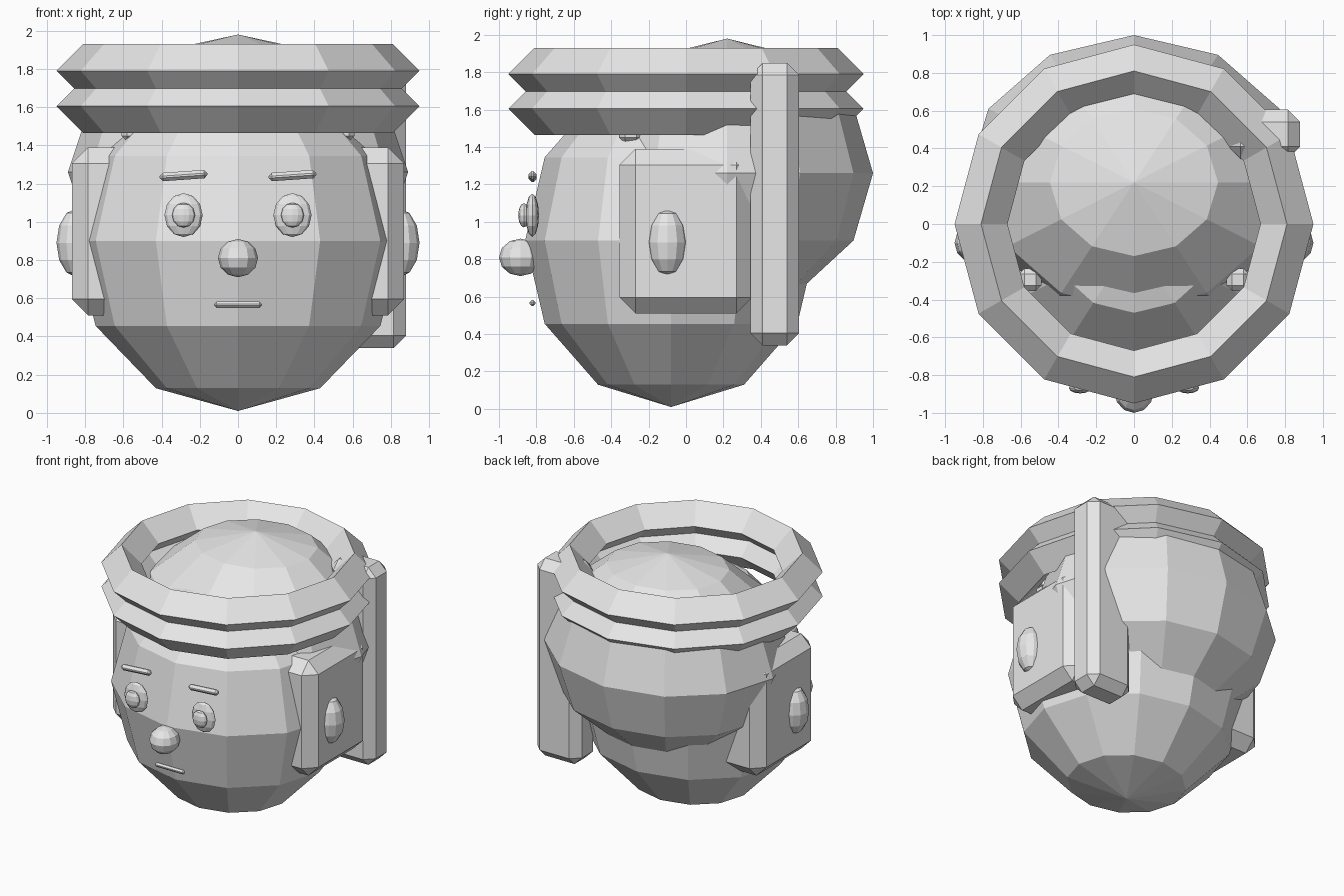
import bpy, bmesh, math
from mathutils import Matrix, Vector

old = bpy.data.objects.get("Cube")
if old:
    bpy.data.objects.remove(old, do_unlink=True)

# single clay colour
clay = bpy.data.materials.new("clay_grey")
clay.use_nodes = True
clay.diffuse_color = (0.8, 0.8, 0.8, 1)
clay.node_tree.nodes["Principled BSDF"].inputs["Base Color"].default_value = (0.8, 0.8, 0.8, 1)


def add_object(name, bm, location):
    mesh = bpy.data.meshes.new(name)
    bm.normal_update()
    bm.to_mesh(mesh)
    bm.free()
    mesh.materials.append(clay)
    obj = bpy.data.objects.new(name, mesh)
    obj.location = location
    bpy.context.collection.objects.link(obj)
    return obj


def ball(name, centre, radii):
    """Low-poly ellipsoid with flat facets."""
    bm = bmesh.new()
    bmesh.ops.create_uvsphere(bm, u_segments=12, v_segments=6, radius=1)
    bmesh.ops.scale(bm, vec=Vector(radii), verts=bm.verts)
    return add_object(name, bm, centre)


def block(name, low, high, chamfer, tilt=0):
    """Chamfered box between two corners."""
    low, high = Vector(low), Vector(high)
    bm = bmesh.new()
    bmesh.ops.create_cube(bm, size=1)
    bmesh.ops.scale(bm, vec=high - low, verts=bm.verts)
    bmesh.ops.bevel(bm, geom=bm.edges[:], offset=chamfer, segments=1,
                    affect='EDGES', profile=0.5)
    bmesh.ops.rotate(bm, cent=(0, 0, 0), verts=bm.verts,
                     matrix=Matrix.Rotation(tilt, 3, 'Y'))
    return add_object(name, bm, (low + high) / 2)


def band(name, z):
    """Ring with a diamond cross-section."""
    bpy.ops.mesh.primitive_torus_add(location=(0, 0, z), major_segments=12,
                                     minor_segments=4, major_radius=0.81,
                                     minor_radius=0.14)
    obj = bpy.context.object
    obj.name = name
    obj.data.materials.append(clay)


# head and the dome behind it
ball("head", (0, -0.08, 0.9), (0.86, 0.78, 0.89))
ball("back_dome", (0, 0.22, 1.26), (0.89, 0.78, 0.72))

# headband rings
band("upper_band", 1.79)
band("lower_band", 1.605)

# face
ball("nose", (0, -0.885, 0.81), (0.105, 0.115, 0.1))
block("mouth", (-0.125, -0.836, 0.55), (0.125, -0.804, 0.582), 0.012)

# paired parts
for side, s in (("left", 1), ("right", -1)):
    ball(side + "_eye", (s * 0.285, -0.822, 1.035), (0.1, 0.036, 0.115))
    ball(side + "_pupil", (s * 0.285, -0.867, 1.035), (0.06, 0.03, 0.065))
    x = s * 0.285
    block(side + "_eyebrow", (x - 0.125, -0.842, 1.22),
          (x + 0.125, -0.798, 1.264), 0.017, tilt=math.radians(-4))
    a, b = sorted((s * 0.49, s * 0.87))
    block(side + "_ear_block", (a, -0.355, 0.51), (b, 0.355, 1.39), 0.085)
    ball(side + "_ear_knob", (s * 0.845, -0.1, 0.89), (0.105, 0.105, 0.18))
    a, b = sorted((s * 0.49, s * 0.61))
    block(side + "_band_peg", (a, -0.355, 1.42), (b, -0.235, 1.6), 0.03)

# tall post beside the left ear
block("side_post", (0.5, 0.345, 0.34), (0.88, 0.605, 1.85), 0.065)
